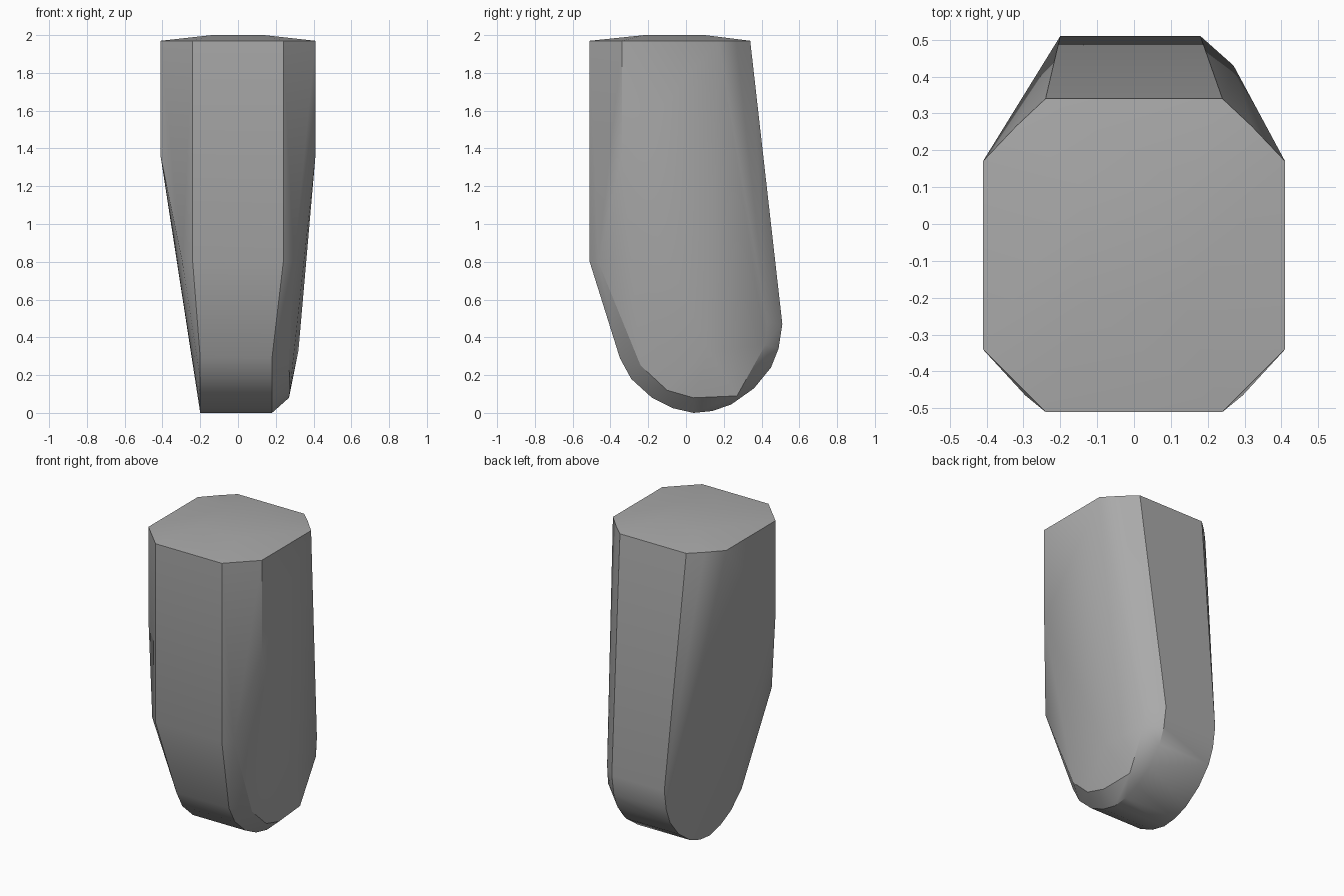
import bpy
import bmesh
from math import radians

cube = bpy.data.objects.get("Cube")
if cube:
    bpy.data.objects.remove(cube, do_unlink=True)

grey = bpy.data.materials.new("plain grey")
grey.use_nodes = True
colour = (0.4, 0.4, 0.4, 1)
grey.diffuse_color = colour
grey.node_tree.nodes["Principled BSDF"].inputs["Base Color"].default_value = colour

# Outline of the central band as (y, z), from the front rim under to the back rim
band = [(-.51, 1.97), (-.51, .8), (-.35, .29), (-.29, .18), (-.18, .08),
        (-.07, .025), (.04, 0), (.14, .01), (.24, .045), (.36, .13),
        (.45, .24), (.49, .34), (.51, .47), (.34, 1.97)]
points = []
for y, z in band:
    wide = z > .7
    points += [(-.24 if wide else -.20, y, z), (.24 if wide else .18, y, z)]

# Side panels and crown, mirrored
for s in (-1, 1):
    points += [(s * .41, -.34, 1.97), (s * .41, .17, 1.97), (s * .32, .265, 1.97),
               (s * .41, -.34, 1.36), (s * .295, -.465, .8)]
    points += [(s * .14, y, 2) for y in (-.22, .10)]

# Raised lower rim on the left panel only
points += [(.27, -.24, .25), (.275, -.1, .12), (.27, .04, .08), (.26, .27, .09),
           (.27, .42, .36), (.27, .43, .48), (.32, .12, .33)]

# Closed faceted body stretched over the band, panels and crown
bm = bmesh.new()
for p in points:
    bm.verts.new(p)
hull = bmesh.ops.convex_hull(bm, input=bm.verts)
loose = {v for v in hull["geom_interior"] + hull["geom_unused"]
         if isinstance(v, bmesh.types.BMVert)}
bmesh.ops.delete(bm, geom=list(loose), context='VERTS')
bmesh.ops.dissolve_limit(bm, angle_limit=radians(1), verts=bm.verts, edges=bm.edges)
bmesh.ops.recalc_face_normals(bm, faces=bm.faces)
mesh = bpy.data.meshes.new("tapered_body")
bm.to_mesh(mesh)
bm.free()
mesh.materials.append(grey)
body = bpy.data.objects.new("tapered_body", mesh)
bpy.context.collection.objects.link(body)

# Smooth facets with crisp band and crown edges
bpy.ops.object.select_all(action='DESELECT')
body.select_set(True)
bpy.context.view_layer.objects.active = body
bpy.ops.object.shade_smooth_by_angle(angle=radians(30))
